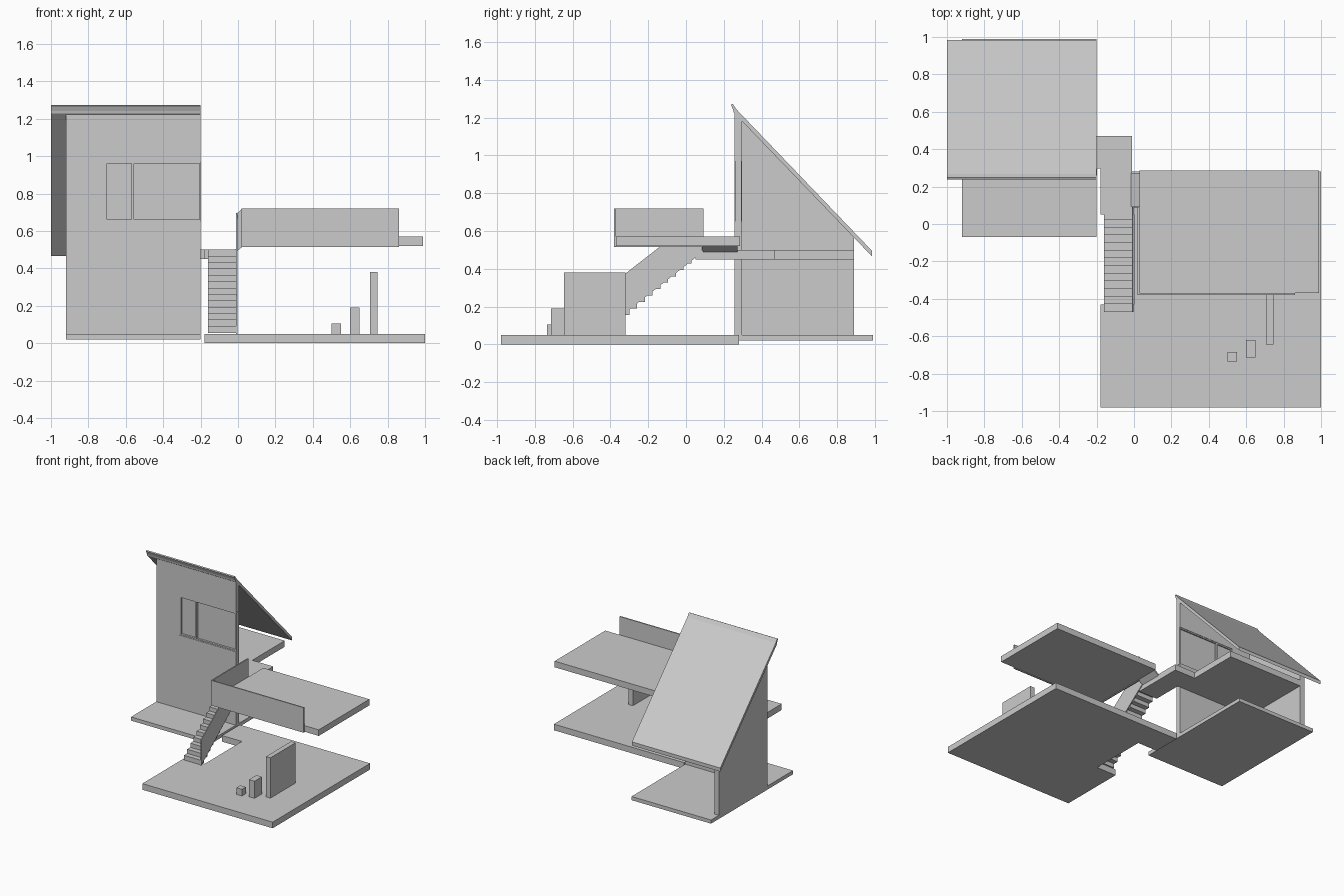
import bpy
import bmesh

old = bpy.data.objects.get("Cube")
if old:
    bpy.data.objects.remove(old, do_unlink=True)

grey = bpy.data.materials.new("plain_grey")
grey.use_nodes = True
grey.diffuse_color = (0.6, 0.6, 0.6, 1)
grey.node_tree.nodes["Principled BSDF"].inputs["Base Color"].default_value = (0.6, 0.6, 0.6, 1)


def extrude(name, points, offset):
    """Close a flat outline and extrude it by an offset vector."""
    bm = bmesh.new()
    face = bm.faces.new([bm.verts.new(p) for p in points])
    result = bmesh.ops.extrude_face_region(bm, geom=[face])
    moved = [g for g in result["geom"] if isinstance(g, bmesh.types.BMVert)]
    bmesh.ops.translate(bm, verts=moved, vec=offset)
    bmesh.ops.recalc_face_normals(bm, faces=bm.faces)
    mesh = bpy.data.meshes.new(name)
    bm.to_mesh(mesh)
    bm.free()
    mesh.materials.append(grey)
    obj = bpy.data.objects.new(name, mesh)
    bpy.context.collection.objects.link(obj)
    return obj


def plan(name, outline, z0, z1):
    return extrude(name, [(x, y, z0) for x, y in outline], (0, 0, z1 - z0))


def side(name, outline, x0, x1):
    return extrude(name, [(x0, y, z) for y, z in outline], (x1 - x0, 0, 0))


def box(name, x0, x1, y0, y1, z0, z1):
    return plan(name, [(x0, y0), (x1, y0), (x1, y1), (x0, y1)], z0, z1)


def roof_z(y):
    """Height of the roof underside."""
    return 1.178 - 1.04 * (y - 0.3)


# Ground slabs, the terrace notched for the stair
plan("terrace", [(-0.18, -0.98), (1, -0.98), (1, 0.28), (-0.18, 0.28),
                 (-0.18, 0.05), (0, 0.05), (0, -0.43), (-0.18, -0.43)], 0, 0.05)
box("house_floor", -0.92, -0.2, -0.07, 0.99, 0.02, 0.05)

# House front wall around the window, open at the corner
F, B = 0.257, 0.297
box("front_wall_lower", -0.92, -0.2, F, B, 0.05, 0.65)
box("front_wall_left", -0.92, -0.71, F, B, 0.65, 0.97)
side("front_wall_upper", [(F, 0.97), (B, 0.97), (B, roof_z(B)), (F, roof_z(F))], -0.92, -0.2)
side("side_wall", [(B, 0.05), (0.89, 0.05), (0.89, roof_z(0.89)), (B, roof_z(B))], -0.92, -0.88)

# Window frame and panes
for name, x0, x1 in (("left", -0.71, -0.7), ("middle", -0.57, -0.557), ("right", -0.207, -0.197)):
    box("window_post_" + name, x0, x1, F + 0.003, B - 0.003, 0.65, 0.97)
for name, z in (("sill", 0.65), ("head", 0.96)):
    box("window_" + name, -0.71, -0.2, F + 0.003, B - 0.003, z, z + 0.01)
box("window_panes", -0.7, -0.2, 0.277, 0.284, 0.66, 0.96)

# Sloping roof with a raised lip along the top edge
side("roof", [(0.253, roof_z(0.253)), (0.985, roof_z(0.985)), (0.985, 0.495), (0.268, 1.243),
              (0.248, 1.273), (0.238, 1.268), (0.25, 1.24)], -1, -0.2)

# Upper house floor with the landing
plan("upper_floor", [(-0.88, B), (-0.2, B), (-0.18, B), (-0.18, 0.05), (-0.01, 0.05),
                     (-0.01, 0.47), (-0.2, 0.47), (-0.2, 0.89), (-0.88, 0.89)], 0.45, 0.5)

# Stair
STEPS, RISE, RUN = 13, 0.034, 0.041
for i in range(STEPS):
    y = -0.47 + RUN * i
    top = 0.5 - RISE * (STEPS - 1 - i)
    box(f"step_{i + 1}", -0.16, -0.01, y, y + RUN + 0.006, top - RISE - 0.004, top)
side("stair_balustrade", [(-0.47, 0.05), (0.09, 0.49), (0.09, 0.695), (-0.47, 0.258)], -0.01, -0.003)

# Raised deck, its parapets, and the threshold to the landing
box("deck", 0.03, 0.99, -0.37, 0.285, 0.52, 0.57)
box("front_parapet", 0.02, 0.86, -0.38, -0.37, 0.515, 0.72)
box("side_parapet", 0.02, 0.03, -0.37, 0.09, 0.515, 0.72)
extrude("parapet_link", [(-0.01, 0.085, 0.49), (0.025, 0.085, 0.52),
                         (0.025, 0.085, 0.72), (-0.01, 0.085, 0.69)], (0, 0.008, 0))
extrude("threshold", [(-0.015, 0.093, 0.485), (0.03, 0.093, 0.52),
                      (0.03, 0.093, 0.535), (-0.015, 0.093, 0.5)], (0, 0.18, 0))

# Blocks standing on the terrace
box("small_block", 0.5, 0.55, -0.735, -0.685, 0.05, 0.105)
box("medium_block", 0.6, 0.65, -0.715, -0.62, 0.05, 0.19)
box("tall_block", 0.705, 0.745, -0.645, -0.32, 0.05, 0.38)
